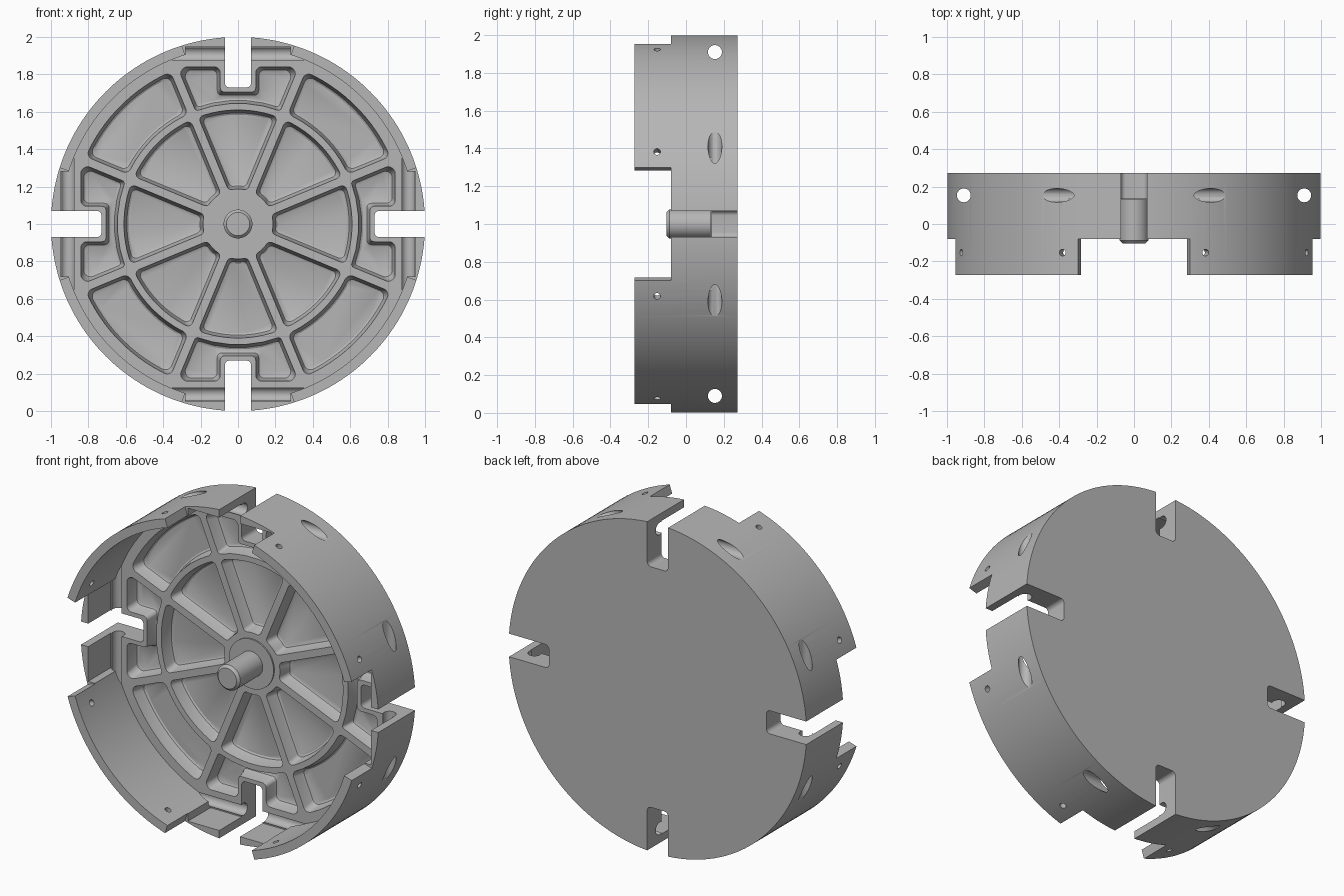
import bpy, bmesh, math
from mathutils import Matrix, Vector

if "Cube" in bpy.data.objects:
    bpy.data.objects.remove(bpy.data.objects["Cube"])

grey = bpy.data.materials.new("machined_grey")
grey.use_nodes = True
grey.diffuse_color = (0.47, 0.47, 0.47, 1)
grey.node_tree.nodes["Principled BSDF"].inputs["Base Color"].default_value = (0.47, 0.47, 0.47, 1)

BACK, FACE, STEP, FLOOR = 0.272, 0.135, -0.08, 0.215
QUARTERS = [math.radians(90 * k) for k in range(4)]
EIGHTHS = [math.radians(45 * k) for k in range(8)]
CENTRE = Matrix.Translation((0, 0, 1))


def loft(bm, layers, angle=0):
    """Join outlines at successive depths into a closed solid, turned about the axle."""
    turn = CENTRE @ Matrix.Rotation(angle, 4, 'Y')
    rings = [[bm.verts.new(turn @ Vector((a, y, u))) for a, u in pts] for y, pts in layers]
    n = len(rings[0])
    for lo, hi in zip(rings, rings[1:]):
        for i in range(n):
            bm.faces.new((lo[i], lo[(i + 1) % n], hi[(i + 1) % n], hi[i]))
    bm.faces.new(rings[0][::-1])
    bm.faces.new(rings[-1])


def finish(name, bm):
    bmesh.ops.recalc_face_normals(bm, faces=bm.faces)
    mesh = bpy.data.meshes.new(name)
    bm.to_mesh(mesh)
    bm.free()
    mesh.materials.append(grey)
    obj = bpy.data.objects.new(name, mesh)
    bpy.context.collection.objects.link(obj)
    return obj


def solid(name, layers, angles=(0,)):
    bm = bmesh.new()
    for angle in angles:
        loft(bm, layers, angle)
    return finish(name, bm)


def rods(name, radius, length, matrices):
    bm = bmesh.new()
    for m in matrices:
        bmesh.ops.create_cone(bm, cap_ends=True, segments=32, radius1=radius,
                              radius2=radius, depth=length, matrix=m)
    return finish(name, bm)


def circle(r, n=160):
    return [(r * math.cos(2 * math.pi * i / n), r * math.sin(2 * math.pi * i / n)) for i in range(n)]


def fillet(points, steps=5):
    """Round the corners of an outline given as (a, u, radius)."""
    out = []
    for i, (a, u, r) in enumerate(points):
        p = Vector((a, u))
        if r == 0:
            out.append((a, u))
            continue
        d1 = (Vector(points[i - 1][:2]) - p).normalized()
        d2 = (Vector(points[(i + 1) % len(points)][:2]) - p).normalized()
        half = d1.angle(d2) / 2
        s, e = p + d1 * r / math.tan(half), p + d2 * r / math.tan(half)
        c = p + (d1 + d2).normalized() * r / math.sin(half)
        for k in range(steps + 1):
            v = (s - c).lerp(e - c, k / steps).normalized() * r
            out.append(tuple(c + v))
    return out


def mirrored(half):
    """Complete a right-hand outline with its left-hand mirror image."""
    return half + [(-a, u, r) for a, u, r in reversed(half)]


def arc(r, offset, corner, n):
    """Arc from the centre line to the rib on the right, last point rounded."""
    end = math.radians(22.5) - math.asin(offset / r)
    angles = [end * (i + 0.5) / (n + 0.5) for i in range(n + 1)]
    return [(r * math.sin(t), r * math.cos(t), corner if i == n else 0)
            for i, t in enumerate(angles)]


def sector(ri, ro, n_in, n_out, corner, d):
    w = 0.022 + d
    half = arc(ri + d, w, corner, n_in) + arc(ro - d, w, corner, n_out)[::-1]
    return fillet(mirrored(half))


def slot_pocket(d):
    w, top, side, base = 0.022 + d, 0.84 - d, 0.095 + d, 0.705 - d
    rib = math.radians(22.5)
    edge = top * math.tan(rib) - w / math.cos(rib)
    half = arc(0.645 + d, w, 0.018, 2)
    half += [(edge, top, 0.035), (side, top, 0.03), (side, base, 0.025)]
    return fillet(mirrored(half))


def drafted(outline):
    """Sloping walls with a rounded foot."""
    return [(y, outline(d)) for y, d in
            ((FACE - 0.03, 0), (FACE, 0), (FLOOR - 0.02, 0.01), (FLOOR - 0.006, 0.016), (FLOOR, 0.026))]


# Drum blank with an open front
drum = solid("drum", [(-BACK, circle(1)), (BACK, circle(1))])
cutters = [solid("cavity_cutter", [(-0.5, circle(0.947)), (FACE, circle(0.947))])]

# Rim gaps at the four slots, and the flats below them
gap = [(0.25, 0.8), (0.35, 1.11), (-0.35, 1.11), (-0.25, 0.8)]
cutters.append(solid("gap_cutter", [(-0.5, gap), (STEP, gap)], QUARTERS))
flat = [(0.28, 0.8), (0.28, 0.95), (-0.28, 0.95), (-0.28, 0.8)]
cutters.append(solid("flat_cutter", [(STEP - 0.05, flat), (FACE, flat)], QUARTERS))

# Lightening pockets between the ribs
bm = bmesh.new()
for i, angle in enumerate(EIGHTHS):
    loft(bm, drafted(lambda d: sector(0.187, 0.61, 1, 5, 0.026, d)), angle)
    if i % 2:
        loft(bm, drafted(lambda d: sector(0.645, 0.89, 5, 6, 0.034, d)), angle)
    else:
        loft(bm, drafted(slot_pocket), angle)
cutters.append(finish("pocket_cutter", bm))

# Through slots
slot = fillet(mirrored([(0.07, 0.73, 0.025), (0.07, 1.2, 0)]))
cutters.append(solid("slot_cutter", [(-0.5, slot), (0.5, slot)], QUARTERS))

# Cross holes along the chords and small radial holes in the rim
cutters.append(rods("cross_hole_cutter", 0.037, 1.2, [
    CENTRE @ Matrix.Rotation(a, 4, 'Y') @ Matrix.Translation((0, 0.153, 0.91))
    @ Matrix.Rotation(math.pi / 2, 4, 'Y') for a in QUARTERS]))
cutters.append(rods("rim_hole_cutter", 0.018, 0.3, [
    CENTRE @ Matrix.Rotation(a + math.pi / 8, 4, 'Y') @ Matrix.Translation((0, -0.153, 0.97))
    for a in EIGHTHS]))

bpy.context.view_layer.objects.active = drum
for cutter in cutters:
    mod = drum.modifiers.new(cutter.name, 'BOOLEAN')
    mod.operation, mod.solver, mod.object = 'DIFFERENCE', 'EXACT', cutter
    bpy.ops.object.modifier_apply(modifier=mod.name)
    bpy.data.objects.remove(cutter)

# Hub pad and axle stub
hub = solid("hub_pad", [(FACE - 0.008, circle(0.15, 64)), (FACE + 0.03, circle(0.15, 64))])
axle = solid("axle_stub", [(-0.103, circle(0.062, 48)), (-0.088, circle(0.077, 48)),
                           (FACE + 0.03, circle(0.077, 48))])

bpy.ops.object.select_all(action='DESELECT')
for obj in (drum, hub, axle):
    obj.select_set(True)
bpy.ops.object.shade_smooth_by_angle(angle=math.radians(30))
